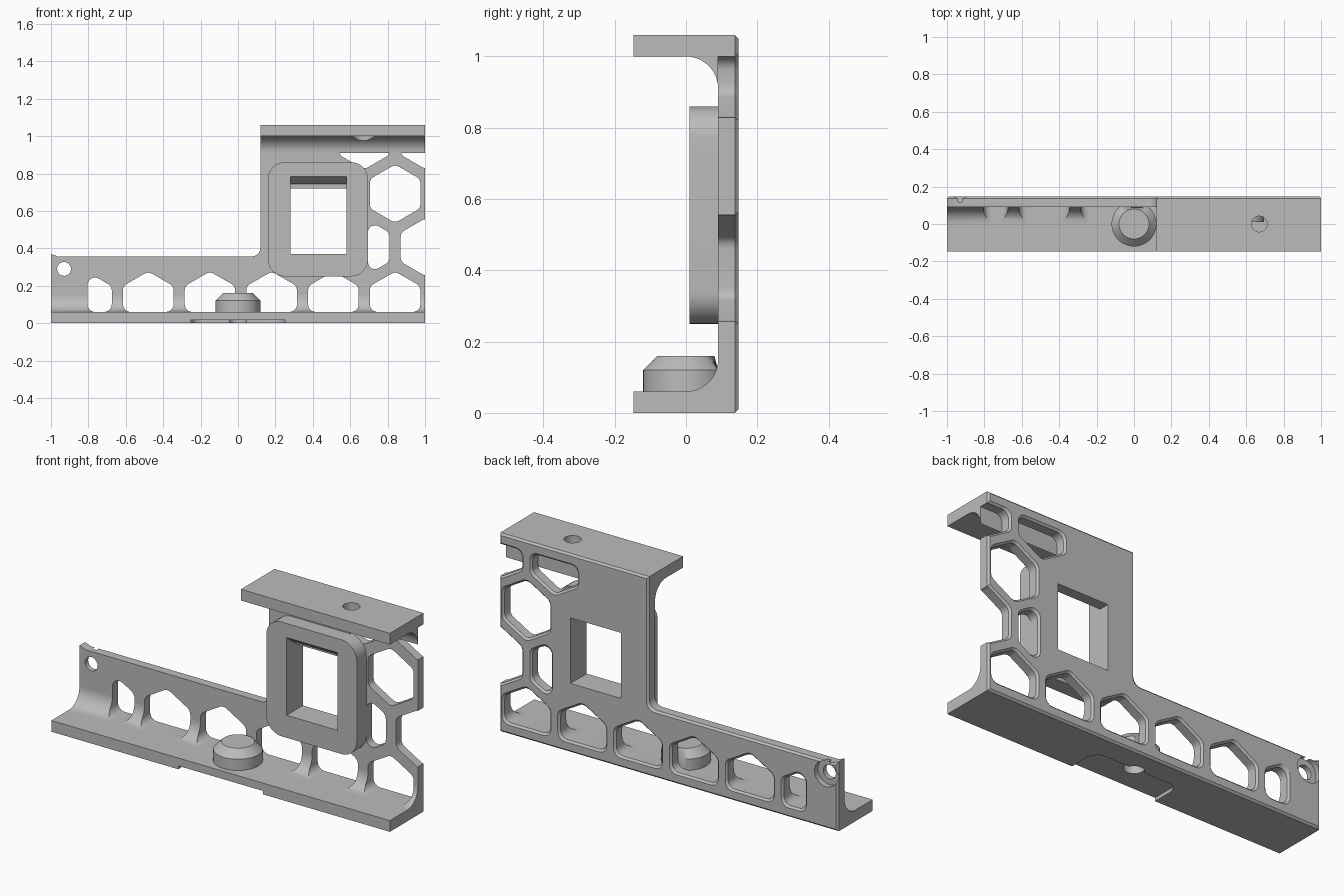
import bpy, bmesh, math
from mathutils import Vector

if "Cube" in bpy.data.objects:
    bpy.data.objects.remove(bpy.data.objects["Cube"], do_unlink=True)

gray = bpy.data.materials.new("plain_gray")
gray.use_nodes = True
gray.diffuse_color = (0.5, 0.5, 0.5, 1)
gray.node_tree.nodes["Principled BSDF"].inputs["Base Color"].default_value = (0.5, 0.5, 0.5, 1)

BACK, FRONT, WALL, CHAMFER = 0.147, -0.147, 0.09, 0.01


def loft(name, loops):
    """Closed solid through matching loops of 3D points."""
    bm = bmesh.new()
    rings = [[bm.verts.new(p) for p in loop] for loop in loops]
    n = len(rings[0])
    for a, b in zip(rings, rings[1:]):
        for i in range(n):
            j = (i + 1) % n
            bm.faces.new((a[i], a[j], b[j], b[i]))
    bm.faces.new(rings[0])
    bm.faces.new(rings[-1])
    bmesh.ops.recalc_face_normals(bm, faces=bm.faces)
    mesh = bpy.data.meshes.new(name)
    bm.to_mesh(mesh)
    bm.free()
    mesh.materials.append(gray)
    ob = bpy.data.objects.new(name, mesh)
    bpy.context.collection.objects.link(ob)
    return ob


def offset(pts, d):
    """Grow a counter-clockwise polygon outward by d."""
    out = []
    for i, p in enumerate(pts):
        a = (p - pts[i - 1]).normalized()
        b = (pts[(i + 1) % len(pts)] - p).normalized()
        n1, n2 = Vector((a.y, -a.x)), Vector((b.y, -b.x))
        out.append(p + (n1 + n2) * d / (1 + n1.dot(n2)))
    return out


def rounded(pts, radii, steps=6):
    out = []
    for i, p in enumerate(pts):
        r = radii[i] if isinstance(radii, list) else radii
        if r == 0:
            out.append(p)
            continue
        to_a, to_b = pts[i - 1] - p, pts[(i + 1) % len(pts)] - p
        half = to_a.angle(to_b) / 2
        t = min(r / math.tan(half), 0.48 * min(to_a.length, to_b.length))
        r = t * math.tan(half)
        a, b = to_a.normalized(), to_b.normalized()
        centre = p + (a + b).normalized() * r / math.sin(half)
        start, end = p + a * t - centre, p + b * t - centre
        sweep = start.angle(end)
        for k in range(steps + 1):
            f = k / steps
            out.append(centre + (start * math.sin((1 - f) * sweep)
                                 + end * math.sin(f * sweep)) / math.sin(sweep))
    return out


def clip(pts, axis, limit, keep_above):
    """Cut a polygon with one axis-aligned line."""
    def side(p):
        return (p[axis] - limit) * (1 if keep_above else -1)
    out = []
    for i, p in enumerate(pts):
        q = pts[i - 1]
        if side(p) * side(q) < 0:
            out.append(q.lerp(p, side(q) / (side(q) - side(p))))
        if side(p) >= 0:
            out.append(p)
    return out


def at_y(pts, y):
    return [(p.x, y, p.y) for p in pts]


def rect(x0, x1, z0, z1):
    return [Vector(p) for p in ((x0, z0), (x1, z0), (x1, z1), (x0, z1))]


def disc(c, r, n=40):
    return [Vector((c[0] + r * math.cos(k * math.tau / n),
                    c[1] + r * math.sin(k * math.tau / n))) for k in range(n)]


def at_z(pts, z):
    return [(p.x, p.y, z) for p in pts]


def box(name, x0, x1, y0, y1, z0, z1):
    return loft(name, [at_y(rect(x0, x1, z0, z1), y) for y in (y0, y1)])


def cut(ob, cutters):
    for c in cutters:
        c.hide_render = True
        m = ob.modifiers.new("cut", "BOOLEAN")
        m.operation, m.solver, m.object = "DIFFERENCE", "EXACT", c
    bpy.context.view_layer.update()
    bpy.context.view_layer.objects.active = ob
    for m in list(ob.modifiers):
        bpy.ops.object.modifier_apply(modifier=m.name)


def fillet(name, x0, x1, z, up):
    """Concave strip joining a flange to the wall."""
    prof = [(WALL, z - up * 0.01), (0, z - up * 0.01)]
    for k in range(13):
        a = k / 12 * math.pi / 2
        prof.append((WALL * math.sin(a), z + up * WALL * (1 - math.cos(a))))
    return loft(name, [[(x, y, h) for y, h in prof] for x in (x0, x1)])


# Honeycomb cutters, chamfered on the back face
def honey(cx, cz, *clips):
    pts = [Vector((cx + 0.156 * math.cos(math.radians(a)), cz + 0.156 * math.sin(math.radians(a))))
           for a in range(30, 390, 60)]
    for c in clips:
        pts = clip(pts, *c)
    core, wide = rounded(pts, 0.04), rounded(offset(pts, 0.014), 0.045)
    return loft("honeycomb_cutter", [at_y(core, -0.02), at_y(core, BACK - CHAMFER),
                                     at_y(wide, BACK + 0.004)])


PITCH, RISE, X0, Z0 = 0.33, 0.286, 0.84, 0.12
floor = (1, 0.06, True)
low_holes = [honey(X0 - k * PITCH, Z0, floor) for k in range(5)]
low_holes.append(honey(X0 - 5 * PITCH, Z0, floor, (0, -0.805, True)))
half = PITCH / 2
high_holes = [honey(X0 - half, Z0 + RISE, (0, 0.695, True)),
              honey(X0 + half, Z0 + RISE),
              honey(X0, Z0 + 2 * RISE),
              honey(X0 - half, Z0 + 3 * RISE, (1, 1.0, False)),
              honey(X0 + half, Z0 + 3 * RISE, (1, 1.0, False))]

# Back wall
outline = [Vector(p) for p in ((-1, 0), (1, 0), (1, 1.06), (0.12, 1.06),
                               (0.12, 0.357), (-0.965, 0.357), (-1, 0.37))]
radii = [0, 0, 0, 0, 0.045, 0, 0]
full, inset = rounded(outline, radii), rounded(offset(outline, -CHAMFER), radii)
wall = loft("back_wall", [at_y(full, WALL), at_y(full, BACK - CHAMFER), at_y(inset, BACK)])
window = box("window_cutter", 0.28, 0.58, -0.1, 0.3, 0.37, 0.72)
eye = (-0.93, 0.29)
pin = loft("pin_cutter", [at_y(disc(eye, 0.037), y) for y in (-0.1, 0.3)])
bore = loft("bore_cutter", [at_y(disc(eye, 0.068), y) for y in (0.117, 0.3)])
cut(wall, low_holes + high_holes + [window, pin, bore])

# Flanges and fillets
base = box("bottom_flange", -1, 1, FRONT, WALL, 0, 0.06)
top = box("top_flange", 0.12, 1, FRONT, WALL, 1.0, 1.06)
base_fillet = fillet("bottom_fillet", -1, 1, 0.06, 1)
top_fillet = fillet("top_fillet", 0.12, 1, 1.0, -1)
cut(base_fillet, low_holes)

screw = (0.67, 0)
screw_hole = loft("screw_cutter", [at_z(disc(screw, 0.042), z) for z in (0.8, 1.2)])
screw_seat = loft("seat_cutter", [at_z(disc(screw, 0.062), z) for z in (0.8, 1.015)])
cut(top, [screw_hole, screw_seat])
cut(top_fillet, [screw_seat])

recess_shape = rounded(rect(-0.25, 0.25, -0.3, 0.02), [0, 0, 0.06, 0.06])
recess = loft("recess_cutter", [at_z(recess_shape, z) for z in (-0.1, 0.018)])
socket = loft("socket_cutter", [at_z(disc((0, 0), 0.05), z) for z in (-0.1, 0.11)])
cut(base, [recess, socket])

# Round knob on the bottom flange
def knob_ring(r, z):
    return [(p.x, min(p.y, WALL), z) for p in disc((0, 0), r, 64)]


knob = loft("knob", [knob_ring(0.12, 0.055), knob_ring(0.12, 0.12), knob_ring(0.08, 0.16)])
cut(knob, [socket])

# Raised frame around the window, with a sloped upper lip
frame_shape = rounded(rect(0.16, 0.695, 0.25, 0.86), 0.09, 10)
frame = loft("window_frame", [at_y(frame_shape, y) for y in (0.01, WALL)])
opening = loft("opening_cutter", [at_y(rect(0.28, 0.58, 0.37, z), y)
                                  for y, z in ((0, 0.793), (0.06, 0.745), (0.12, 0.745))])
cut(frame, [opening])

# Remove the cutters and shade the parts
for ob in list(bpy.data.objects):
    if "_cutter" in ob.name:
        bpy.data.objects.remove(ob, do_unlink=True)
for ob in (wall, base, top, base_fillet, top_fillet, knob, frame):
    bpy.ops.object.select_all(action="DESELECT")
    ob.select_set(True)
    bpy.context.view_layer.objects.active = ob
    bpy.ops.object.shade_smooth_by_angle(angle=math.radians(30))
